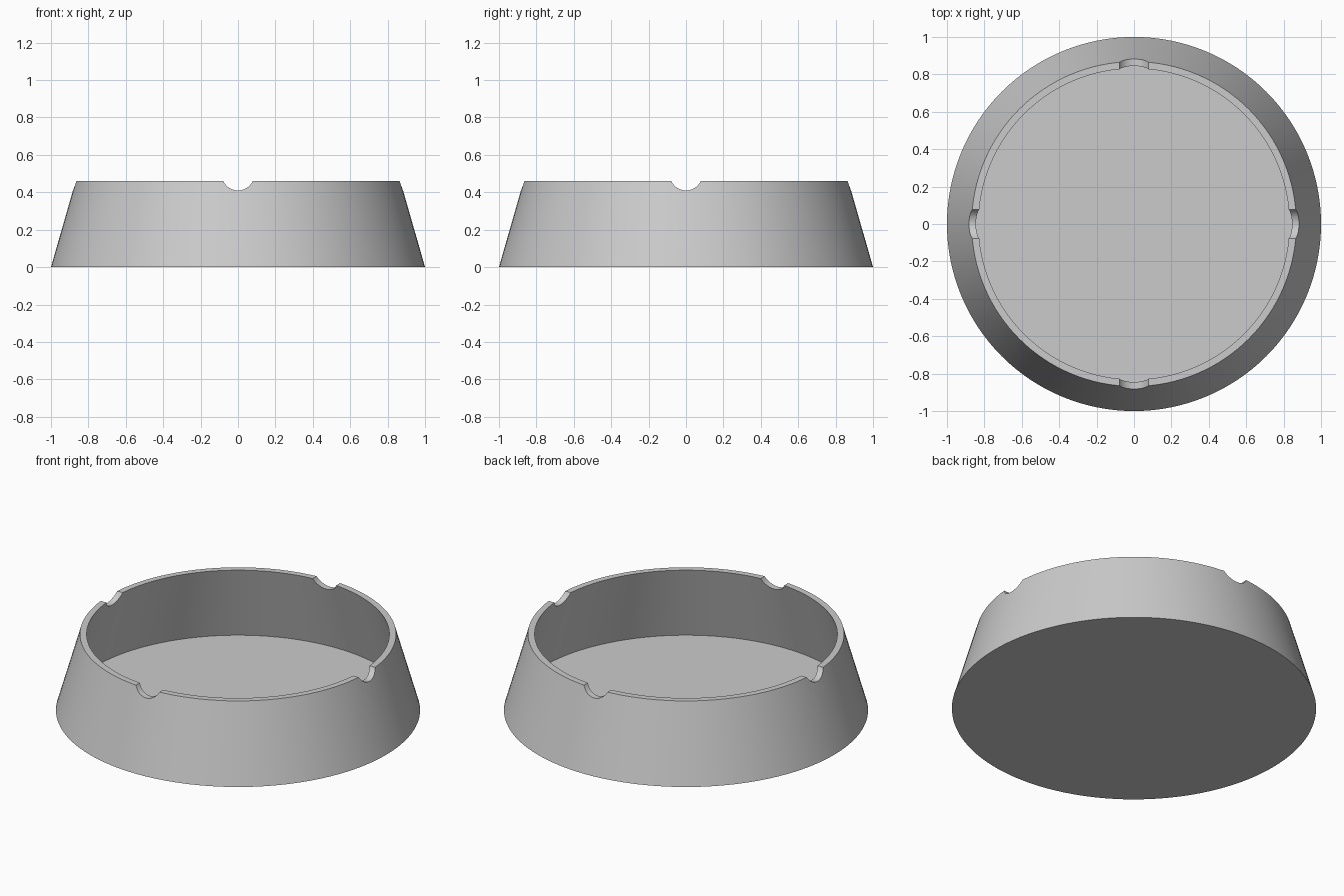
import bpy
import bmesh
import math
from mathutils import Matrix

SEGMENTS = 128
RIM_Z = 0.46
FLOOR_Z = 0.005
NOTCH_RADIUS = 0.087
NOTCH_BOTTOM = 0.41

cube = bpy.data.objects.get("Cube")
if cube:
    bpy.data.objects.remove(cube, do_unlink=True)


def make_object(name, bm):
    bmesh.ops.recalc_face_normals(bm, faces=bm.faces)
    mesh = bpy.data.meshes.new(name)
    bm.to_mesh(mesh)
    bm.free()
    obj = bpy.data.objects.new(name, mesh)
    bpy.context.collection.objects.link(obj)
    return obj


def lathe(name, profile):
    """Revolve (radius, z) points around z and cap both ends."""
    bm = bmesh.new()
    angles = [math.tau * i / SEGMENTS for i in range(SEGMENTS)]
    rings = [[bm.verts.new((r * math.cos(a), r * math.sin(a), z)) for a in angles]
             for r, z in profile]
    for low, high in zip(rings, rings[1:]):
        for i in range(SEGMENTS):
            j = (i + 1) % SEGMENTS
            bm.faces.new((low[i], low[j], high[j], high[i]))
    bm.faces.new(rings[0])
    bm.faces.new(rings[-1])
    return make_object(name, bm)


def notch_cutter(name, axis):
    """Long cylinder lying across the rim along the given axis."""
    bm = bmesh.new()
    lift = Matrix.Translation((0, 0, NOTCH_BOTTOM + NOTCH_RADIUS))
    bmesh.ops.create_cone(bm, cap_ends=True, segments=48, radius1=NOTCH_RADIUS,
                          radius2=NOTCH_RADIUS, depth=3,
                          matrix=lift @ Matrix.Rotation(math.pi / 2, 4, axis))
    cutter = make_object(name, bm)
    cutter.hide_render = True
    return cutter


# Material
grey = bpy.data.materials.new("plain_grey")
grey.use_nodes = True
colour = (0.6, 0.6, 0.6, 1)
grey.diffuse_color = colour
grey.node_tree.nodes["Principled BSDF"].inputs["Base Color"].default_value = colour

# Thin flared bowl, inner wall parallel to the outer one, over a thin floor
bowl = lathe("bowl", [(1, 0), (0.868, RIM_Z), (0.831, RIM_Z), (0.962, FLOOR_Z)])
bowl.data.materials.append(grey)

# Four round notches in the rim, cut in opposite pairs
bpy.context.view_layer.objects.active = bowl
for name, axis in (("side_notch_cutter", "Y"), ("front_back_notch_cutter", "X")):
    cutter = notch_cutter(name, axis)
    cut = bowl.modifiers.new(name, "BOOLEAN")
    cut.operation = "DIFFERENCE"
    cut.solver = "EXACT"
    cut.object = cutter
    bpy.ops.object.modifier_apply(modifier=cut.name)
    bpy.data.objects.remove(cutter, do_unlink=True)

# Smooth round walls, crisp rim edges
bpy.ops.object.select_all(action="DESELECT")
bowl.select_set(True)
bpy.ops.object.shade_smooth_by_angle(angle=math.radians(30))
